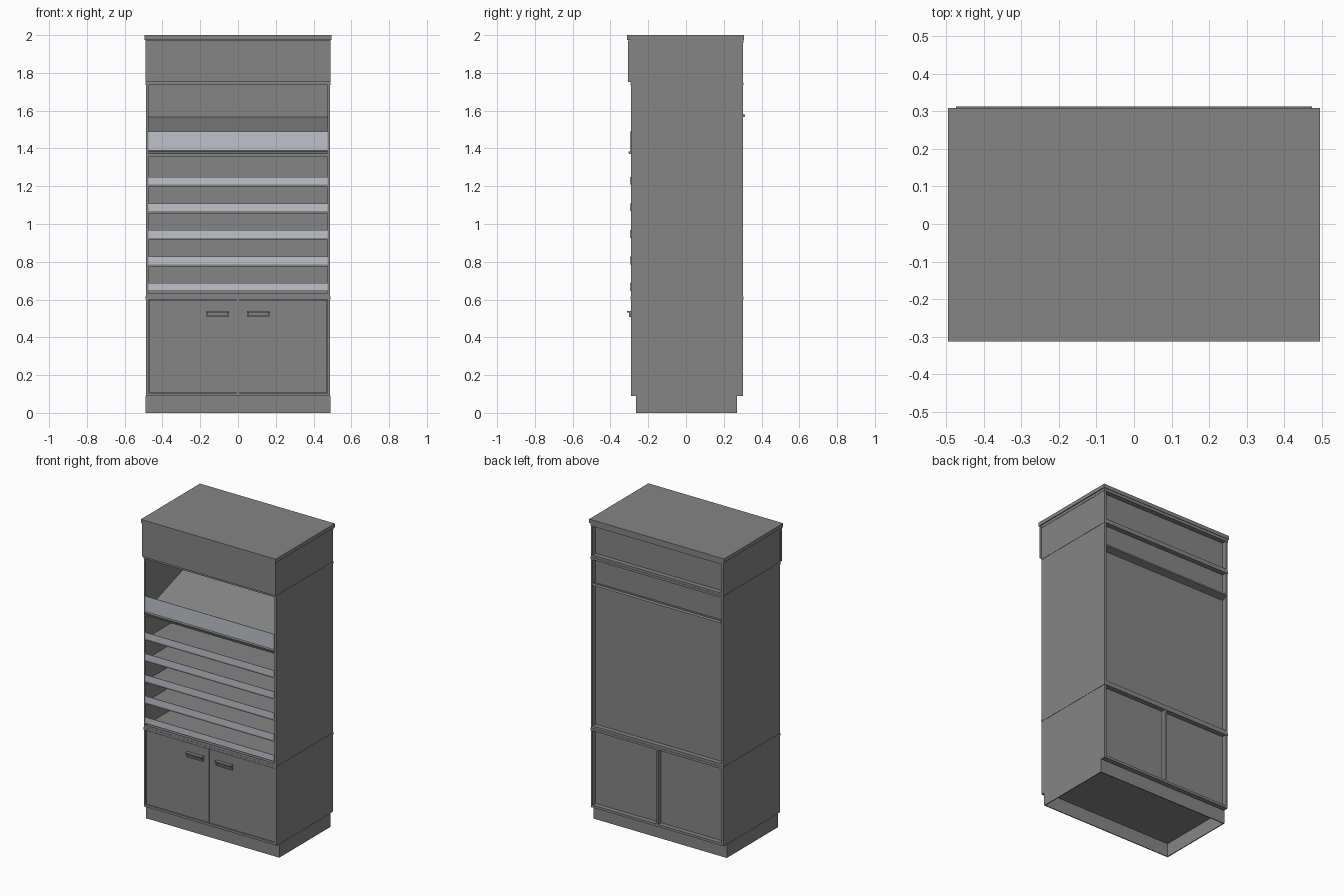
import bpy
from math import atan2
from mathutils import Vector

if "Cube" in bpy.data.objects:
    bpy.data.objects.remove(bpy.data.objects["Cube"])


def material(name, rgb):
    m = bpy.data.materials.new(name)
    m.diffuse_color = (*rgb, 1)
    m.use_nodes = True
    m.node_tree.nodes["Principled BSDF"].inputs["Base Color"].default_value = m.diffuse_color
    return m


body_mat = material("dark_grey", (0.235, 0.235, 0.235))
lip_mat = material("pale_lip", (0.52, 0.55, 0.60))


def box(name, x, y, z, mat=body_mat):
    """Box from (min, max) ranges on each axis."""
    lo, hi = Vector((x[0], y[0], z[0])), Vector((x[1], y[1], z[1]))
    bpy.ops.mesh.primitive_cube_add(size=1, location=(lo + hi) / 2)
    ob = bpy.context.object
    ob.name = name
    ob.scale = hi - lo
    ob.data.materials.append(mat)
    return ob


W, T = 0.487, 0.014            # half width, board thickness
IN = W - T                     # half width between the sides
F, B = -0.292, 0.303           # front and back of the carcass
BACK = (0.262, 0.272)          # recessed back panels
INNER, DEPTH = (-IN, IN), (F, B)
SLAB, SLAB_DEPTH = (-W - 0.002, W + 0.002), (F - 0.001, B + 0.002)


def carcass(name, z0, z1):
    """Two side boards and a recessed back panel."""
    for s, side in ((-1, "left"), (1, "right")):
        box(f"{name}_{side}_side", sorted((s * W, s * IN)), DEPTH, (z0, z1))
    box(f"{name}_back", INNER, BACK, (z0, z1))


# Plinth, open underneath
for s, side in ((-1, "left"), (1, "right")):
    box(f"plinth_{side}", sorted((s * 0.489, s * 0.483)), (-0.265, 0.27), (0, 0.09))
box("plinth_front", (-0.483, 0.483), (-0.265, -0.259), (0, 0.09))
box("plinth_back", (-0.483, 0.483), (0.264, 0.27), (0, 0.09))

# Lower cupboard
carcass("cupboard", 0.09, 0.60)
box("cupboard_bottom", INNER, DEPTH, (0.09, 0.106))
box("cupboard_top", SLAB, SLAB_DEPTH, (0.60, 0.615))
box("cupboard_divider", (-0.008, 0.008), (-0.286, B), (0.106, 0.60))

# Doors with hollow frame handles
for s, side in ((-1, "left"), (1, "right")):
    box(f"{side}_door", sorted((s * 0.009, s * 0.47)), (F + 0.002, -0.274), (0.109, 0.597))
    c = s * 0.108
    hx0, hx1 = c - 0.06, c + 0.06
    box(f"{side}_handle_top", (hx0, hx1), (-0.3125, -0.29), (0.531, 0.54))
    box(f"{side}_handle_bottom", (hx0, hx1), (-0.303, -0.29), (0.507, 0.515))
    box(f"{side}_handle_end_a", (hx0, hx0 + 0.008), (-0.303, -0.29), (0.515, 0.531))
    box(f"{side}_handle_end_b", (hx1 - 0.008, hx1), (-0.303, -0.29), (0.515, 0.531))

# Open shelf section
carcass("display", 0.615, 1.735)
box("display_bottom", INNER, DEPTH, (0.615, 0.632))
box("display_top", SLAB, SLAB_DEPTH, (1.735, 1.75))
for i in range(5):
    z = 0.64 + 0.1405 * i
    if i:
        box(f"shelf_{i}", INNER, (F, BACK[0]), (z - 0.006, z + 0.006))
    box(f"shelf_lip_{i}", INNER, (-0.296, F), (z + 0.006, z + 0.047), lip_mat)

# Sloping display shelf that pokes through the back
p, q = Vector((0, -0.303, 1.376)), Vector((0, 0.311, 1.576))
d = q - p
slope = box("sloping_shelf", INNER, (-d.length / 2, d.length / 2), (-0.007, 0.007))
slope.location = (p + q) / 2
slope.rotation_euler.x = atan2(d.z, d.y)
box("sloping_shelf_lip", INNER, (-0.296, F), (1.388, 1.49), lip_mat)
box("sloping_shelf_rail", INNER, (F, -0.275), (1.358, 1.374))

# Header box with overlapping fascia and top slab
carcass("header", 1.75, 1.957)
box("header_bottom", INNER, DEPTH, (1.75, 1.765))
box("header_top", SLAB, SLAB_DEPTH, (1.957, 1.975))
box("header_fascia", (-0.49, 0.49), (-0.306, F), (1.752, 1.972))
box("top_slab", (-0.495, 0.495), (-0.3125, 0.308), (1.975, 2.0))
